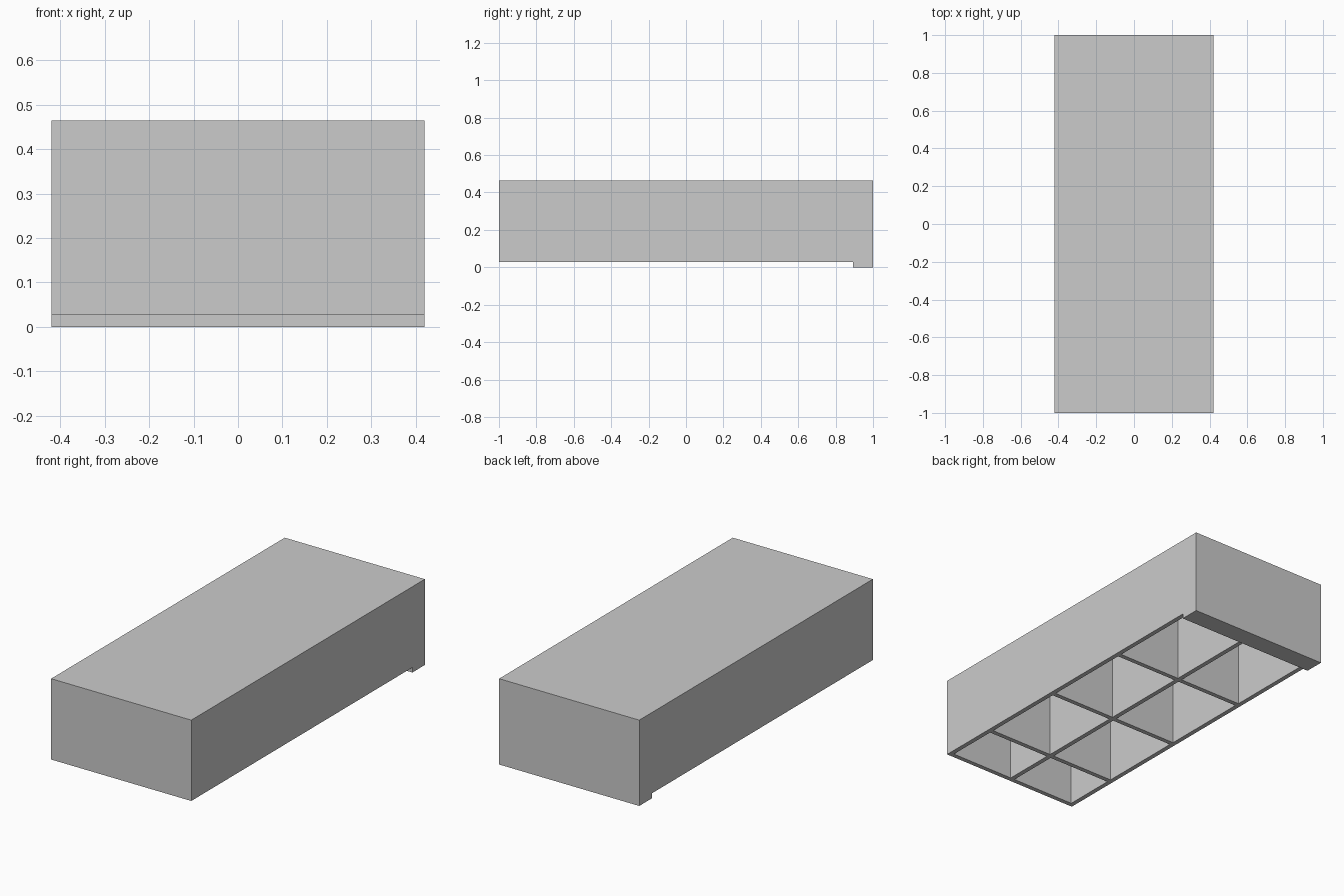
import bpy
import bmesh

if "Cube" in bpy.data.objects:
    bpy.data.objects.remove(bpy.data.objects["Cube"])

HALF_W, HEIGHT, WALL = 0.42, 0.465, 0.025
BASE, LIP_Y = 0.027, 0.893


def finish(name, bm):
    bmesh.ops.recalc_face_normals(bm, faces=bm.faces)
    mesh = bpy.data.meshes.new(name)
    bm.to_mesh(mesh)
    bm.free()
    obj = bpy.data.objects.new(name, mesh)
    bpy.context.collection.objects.link(obj)
    return obj


def add_box(bm, lo, hi):
    verts = bmesh.ops.create_cube(bm, size=1)["verts"]
    for v in verts:
        v.co = [(a + b) / 2 + c * (b - a) for a, b, c in zip(lo, hi, v.co)]


# Body: side profile with the hanging back lip, extruded across the width
profile = [(-1, BASE), (LIP_Y, BASE), (LIP_Y, 0), (1, 0), (1, HEIGHT), (-1, HEIGHT)]
bm = bmesh.new()
face = bm.faces.new([bm.verts.new((-HALF_W, y, z)) for y, z in profile])
ext = bmesh.ops.extrude_face_region(bm, geom=[face])["geom"]
bmesh.ops.translate(bm, vec=(2 * HALF_W, 0, 0),
                    verts=[g for g in ext if isinstance(g, bmesh.types.BMVert)])
body = finish("ribbed_block", bm)

# Pockets: two columns of open cells separated by thin ribs
ribs = [-0.672, -0.17, 0.355]
starts = [-1 + WALL] + [y + WALL / 2 for y in ribs]
ends = [y - WALL / 2 for y in ribs] + [LIP_Y]
bm = bmesh.new()
for y0, y1 in zip(starts, ends):
    for x0, x1 in ((WALL / 2, HALF_W - WALL), (WALL - HALF_W, -WALL / 2)):
        # the last row stops just short of the lip
        add_box(bm, (x0, y0, -0.1), (x1, min(y1, LIP_Y - 0.005), HEIGHT - WALL))
pockets = finish("pocket_cutter", bm)
pockets.hide_render = True
pockets.display_type = 'WIRE'

cut = body.modifiers.new("pockets", 'BOOLEAN')
cut.operation = 'DIFFERENCE'
cut.solver = 'EXACT'
cut.object = pockets
